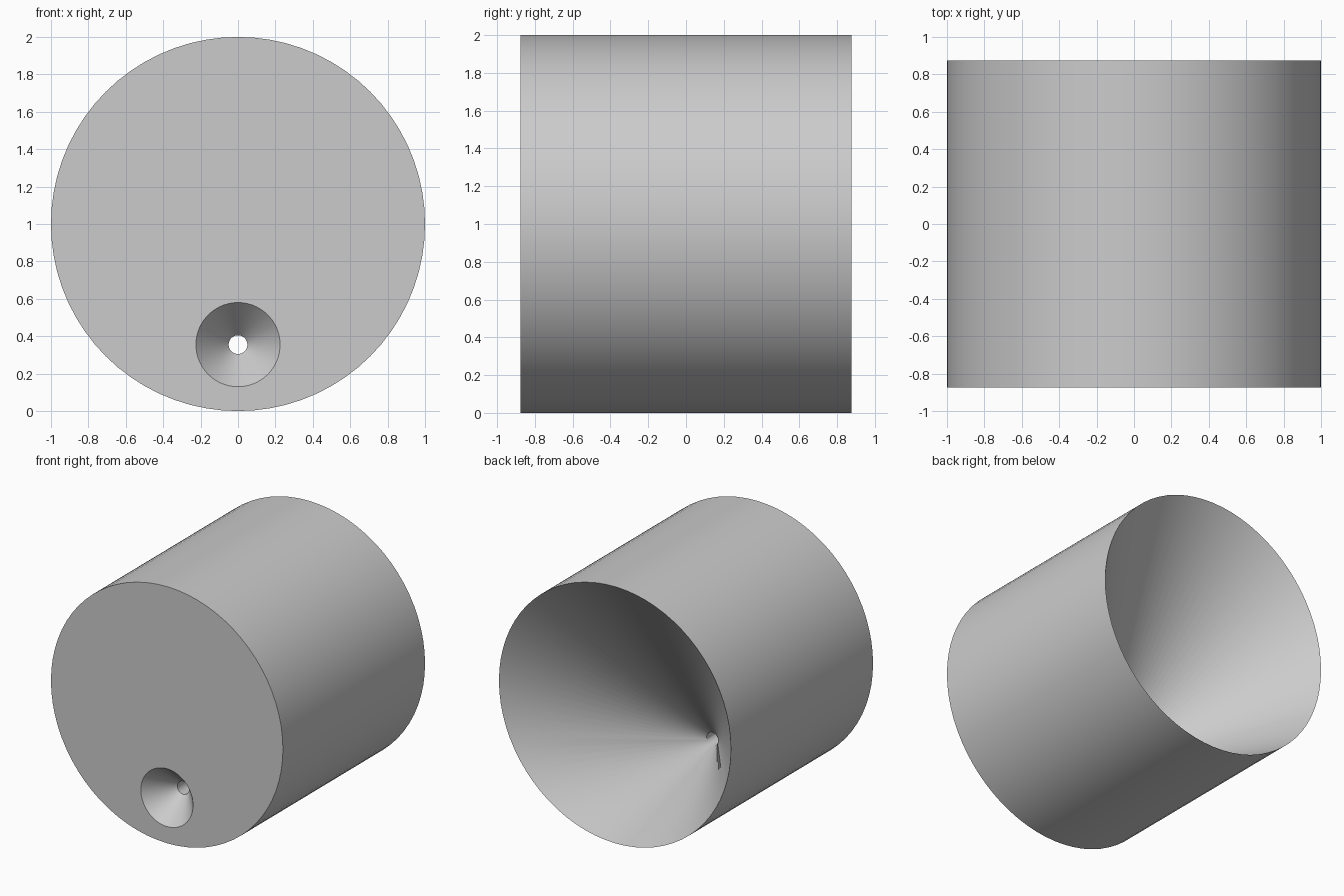
import bpy, bmesh
from math import cos, sin, tau, radians

SEGMENTS = 72

if "Cube" in bpy.data.objects:
    bpy.data.objects.remove(bpy.data.objects["Cube"], do_unlink=True)


def make_material(name, colour):
    mat = bpy.data.materials.new(name)
    mat.use_nodes = True
    mat.diffuse_color = colour
    mat.node_tree.nodes["Principled BSDF"].inputs["Base Color"].default_value = colour
    return mat


def add_ring(bm, radius, y, z):
    """Circle of vertices in a plane facing along y."""
    angles = [tau * i / SEGMENTS for i in range(SEGMENTS)]
    return [bm.verts.new((radius * cos(a), y, z + radius * sin(a))) for a in angles]


# Drum with an off-centre funnel: one closed loop of lofted rings
half_depth = 0.875
hole_z = 0.355
bm = bmesh.new()
rings = [
    add_ring(bm, 1.0, -half_depth, 1.0),             # outer front edge
    add_ring(bm, 1.0, half_depth, 1.0),              # outer back edge, funnel mouth
    add_ring(bm, 0.05, half_depth - 1.2, hole_z),    # funnel throat
    add_ring(bm, 0.05, 0.2 - half_depth, hole_z),    # countersink throat
    add_ring(bm, 0.225, -half_depth, hole_z),        # countersink mouth
]
for a, b in zip(rings, rings[1:] + rings[:1]):
    for i in range(SEGMENTS):
        j = (i + 1) % SEGMENTS
        bm.faces.new((a[i], a[j], b[j], b[i]))
bmesh.ops.recalc_face_normals(bm, faces=bm.faces)

mesh = bpy.data.meshes.new("funnel_drum")
bm.to_mesh(mesh)
bm.free()
mesh.materials.append(make_material("light grey", (0.6, 0.6, 0.6, 1.0)))
drum = bpy.data.objects.new("funnel_drum", mesh)
bpy.context.collection.objects.link(drum)

# Smooth walls with sharp rims
bpy.context.view_layer.objects.active = drum
drum.select_set(True)
bpy.ops.object.shade_smooth_by_angle(angle=radians(30))
